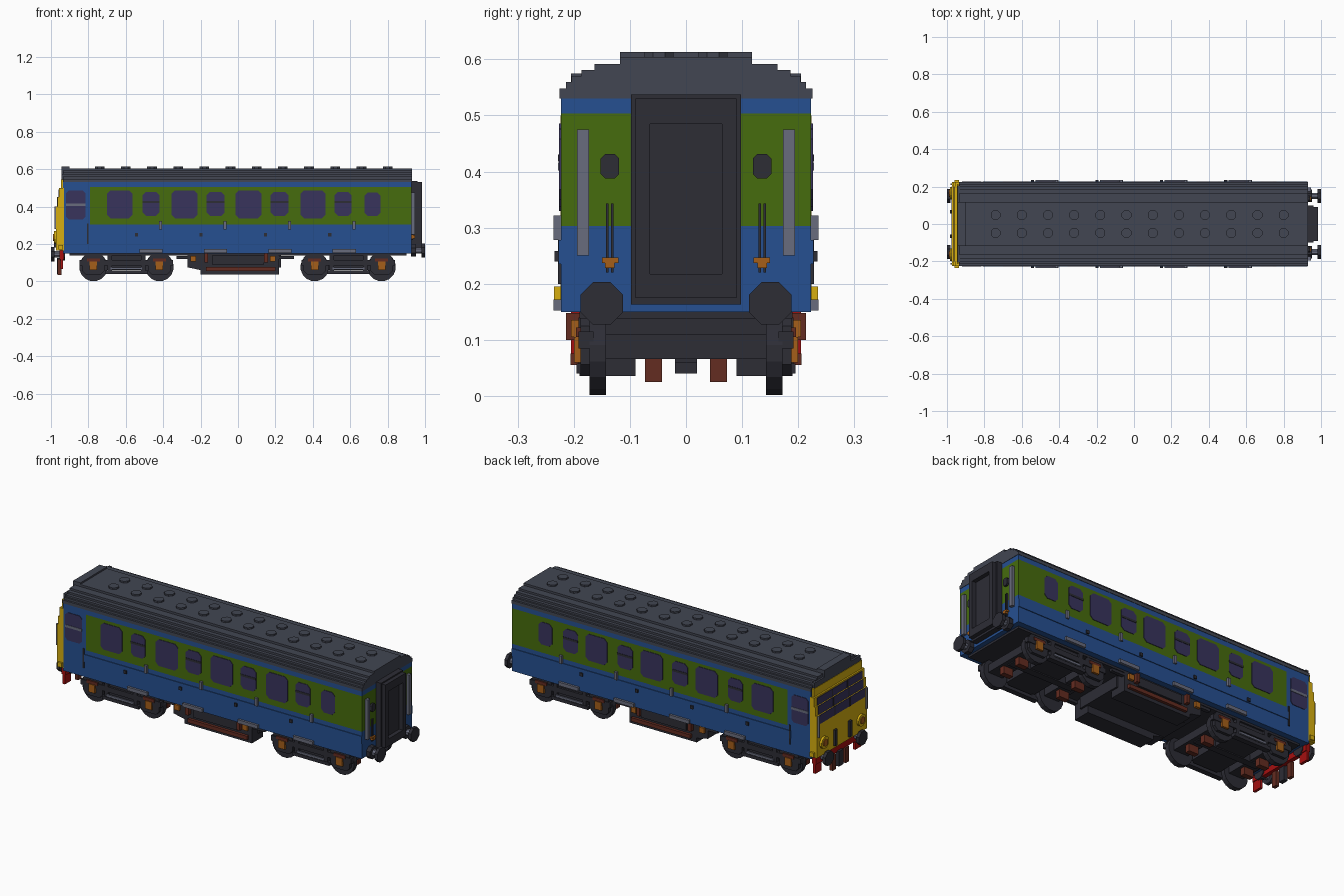
import bpy, bmesh, math
from mathutils import Vector

if "Cube" in bpy.data.objects:
    bpy.data.objects.remove(bpy.data.objects["Cube"], do_unlink=True)


def material(name, col):
    m = bpy.data.materials.new(name)
    m.use_nodes = True
    m.diffuse_color = (*col, 1)
    m.node_tree.nodes["Principled BSDF"].inputs["Base Color"].default_value = (*col, 1)
    return m


BLUE = material("blue paint", (0.019, 0.08, 0.283))
GREEN = material("green paint", (0.061, 0.15, 0.004))
YELLOW = material("yellow paint", (0.68, 0.43, 0.005))
ROOF = material("roof grey", (0.054, 0.061, 0.084))
DARK = material("dark underframe", (0.026, 0.026, 0.036))
GREY = material("light grey metal", (0.141, 0.15, 0.205))
GLASS = material("tinted glass", (0.04, 0.034, 0.107))
ORANGE = material("orange fittings", (0.376, 0.114, 0.01))
RUST = material("rust brown", (0.127, 0.025, 0.015))
RED = material("red paint", (0.376, 0.005, 0.005))


def prism(name, pts, axis, a, b, mat):
    """Extrude a 2D outline along an axis from a to b."""
    place = {"x": lambda p, t: (t, p[0], p[1]),
             "y": lambda p, t: (p[0], t, p[1]),
             "z": lambda p, t: (p[0], p[1], t)}[axis]
    bm = bmesh.new()
    base = bm.faces.new([bm.verts.new(place(p, a)) for p in pts])
    new = bmesh.ops.extrude_face_region(bm, geom=[base])["geom"]
    shift = Vector(place((0, 0), b - a))
    bmesh.ops.translate(bm, vec=shift, verts=[v for v in new if isinstance(v, bmesh.types.BMVert)])
    bmesh.ops.recalc_face_normals(bm, faces=bm.faces)
    me = bpy.data.meshes.new(name)
    bm.to_mesh(me)
    bm.free()
    me.materials.append(mat)
    ob = bpy.data.objects.new(name, me)
    bpy.context.collection.objects.link(ob)
    return ob


def box(name, x, y, z, mat):
    return prism(name, [(x[0], y[0]), (x[1], y[0]), (x[1], y[1]), (x[0], y[1])], "z", z[0], z[1], mat)


def side_box(name, s, x, y, z, mat):
    return box(name, x, sorted((s * y[0], s * y[1])), z, mat)


def clipped(u0, u1, v0, v1, c):
    """Rectangle with clipped corners."""
    return [(u0 + c, v0), (u1 - c, v0), (u1, v0 + c), (u1, v1 - c),
            (u1 - c, v1), (u0 + c, v1), (u0, v1 - c), (u0, v0 + c)]


def disc(u, v, r, n=16):
    return [(u + r * math.cos((i + .5) * math.tau / n), v + r * math.sin((i + .5) * math.tau / n))
            for i in range(n)]


# Body shell in colour bands
W = 0.223
box("body_lower", (-.935, .928), (-W, W), (.15, .303), BLUE)
box("body_band", (-.79, .928), (-W, W), (.303, .503), GREEN)
box("body_cantrail", (-.935, .928), (-W, W), (.503, .532), BLUE)
box("cab_side", (-.935, -.79), (-W, W), (.303, .503), BLUE)
box("underfloor", (-.9, .9), (-.19, .19), (.138, .15), DARK)

# Stepped roof, mirrored half profile
half = [(.225, .53), (.225, .548), (.214, .548), (.214, .56), (.204, .56), (.204, .57),
        (.186, .57), (.186, .581), (.163, .581), (.163, .592), (.118, .592), (.118, .604)]
prism("roof", half + [(-y, z) for y, z in reversed(half)], "x", -.935, .93, ROOF)
box("cab_roof_dome", (-.945, -.9), (-.118, .118), (.57, .613), ROOF)
box("cab_roof_brow", (-.945, -.93), (-.205, .205), (.54, .575), ROOF)
for i in range(12):
    for s in (-1, 1):
        prism("roof_vent", disc(-.74 + .14 * i, s * .048, .028, 8), "z", .6, .613, ROOF)

# Side windows and side fittings
large = [(-.70, -.565), (-.355, -.217), (-.013, .125), (.334, .468)]
small = [(-.51, -.42), (-.168, -.072), (.174, .27), (.516, .607)]
for s in (-1, 1):
    def pane(name, x, z, c, mat=GLASS, t=.003):
        prism(name, clipped(*x, *z, c), "y", s * W, s * (W + t), mat)
    for x in large:
        pane("large_window", x, (.337, .486), .018)
    for x in small:
        pane("small_window", x, (.35, .478), .018)
        side_box("window_bar", s, x, (W, W + .005), (.418, .43), DARK)
    pane("end_window", (.676, .762), (.35, .476), .018)
    pane("cab_window", (-.92, -.815), (.33, .486), .015)
    side_box("cab_window_bar", s, (-.92, -.815), (W, W + .005), (.402, .416), GREY)
    side_box("waist_rib", s, (-.81, .928), (W, W + .004), (.235, .278), BLUE)
    side_box("cab_door_rail", s, (-.808, -.8), (W, W + .005), (.2, .31), DARK)
    for i in range(4):
        x = -.414 + .3445 * i
        side_box("door_handle", s, (x - .008, x + .008), (W, .236), (.278, .322), GREY)
        side_box("door_latch", s, (x - .137, x - .12), (W, .234), (.24, .258), DARK)
        side_box("door_step", s, (x - .113, x + .011), (W - .01, .236), (.152, .172), GREY)

# Yellow cab front, leaning back in steps, with windscreen panes
steps = [(.165, .40, -.972), (.40, .45, -.964), (.45, .5, -.956), (.5, .545, -.947)]
for z0, z1, x in steps:
    w = .224 if z1 < .54 else .215
    box("cab_front", (x, -.93), (-w, w), (z0, z1), YELLOW)
    if z1 < .54:
        zz = (max(z0, .35), z1 - (.008 if z1 == .5 else 0))
        for y in ((-.2, -.072), (-.064, .064), (.072, .2)):
            box("windscreen_pane", (x - .003, x), y, zz, GLASS)
        for y in (-.068, .068):
            box("windscreen_pillar", (x - .005, x), (y - .004, y + .004), zz, DARK)
for s in (-1, 1):
    prism("headlight", disc(s * .165, .235, .034, 12), "x", -.984, -.97, YELLOW)
    prism("headlight_lens", disc(s * .165, .235, .02, 12), "x", -.988, -.984, ORANGE)
    side_box("cab_lamp_iron", s, (-.96, -.935), (.22, .235), (.17, .195), YELLOW)
    side_box("jumper_cable", s, (-.984, -.97), (.055, .075), (.18, .27), DARK)
    side_box("cab_handrail", s, (-.982, -.97), (.208, .216), (.28, .4), GREY)
    side_box("beam_corner", s, (-.95, -.935), (.15, .205), (.065, .12), RED)
    side_box("cab_hose", s, (-.965, -.945), (.043, .073), (.035, .12), RUST)
box("front_buffer_beam", (-.955, -.93), (-.205, .205), (.118, .165), RED)
box("front_coupling", (-.968, -.945), (-.02, .02), (.04, .125), DARK)

# Gangway end
box("gangway_bellows", (.925, .96), (-.098, .098), (.163, .537), DARK)
for s in (-1, 1):
    side_box("gangway_frame_side", s, (.955, .983), (.064, .09), (.175, .53), DARK)
    side_box("end_handrail", s, (.925, .945), (.173, .194), (.25, .475), GREY)
    prism("end_lamp", clipped(*sorted((s * .119, s * .152)), .388, .431, .008), "x", .925, .94, DARK)
    for y in (.131, .14):
        side_box("end_pipe", s, (.925, .936), (y - .002, y + .003), (.22, .343), DARK)
    side_box("pipe_valve", s, (.925, .945), (.127, .144), (.228, .247), ORANGE)
    side_box("pipe_cross", s, (.925, .943), (.12, .15), (.237, .247), ORANGE)
for z in ((.175, .217), (.485, .53)):
    box("gangway_frame_bar", (.955, .983), (-.09, .09), z, DARK)

# Buffers at both ends
for e, zc in ((-1, .145), (1, .165)):
    for s in (-1, 1):
        prism("buffer_base", disc(s * .15, zc, .036, 8), "x", e * .925, e * .952, DARK)
        prism("buffer_shank", disc(s * .15, zc, .018, 8), "x", e * .95, e * .985, GREY)
        prism("buffer_head", disc(s * .15, zc, .041, 8), "x", e * .982, e * 1.0, DARK)

# Bogies
for bx, wheels in ((-.597, (-.773, -.42)), (.59, (.41, .768))):
    box("bogie_bolster", (bx - .09, bx + .09), (-.18, .18), (.066, .14), DARK)
    box("brake_hanger", (bx - .2, bx + .2), (-.02, .02), (.06, .1), DARK)
    for x in wheels:
        box("axle_beam", (x - .045, x + .045), (-.15, .15), (.066, .11), DARK)
        for s in (-1, 1):
            prism("wheel", disc(x, .076, .076), "y", s * .143, s * .172, DARK)
            prism("wheel_rim_cover", clipped(x - .06, x + .06, .036, .145, .02), "y",
                  s * .172, s * .188, DARK)
            side_box("axle_box", s, (x - .02, x + .02), (.185, .2), (.06, .105), ORANGE)
            side_box("axle_spring", s, (x - .035, x + .035), (.185, .196), (.105, .122), RUST)
            side_box("brake_block", s, (x - .03, x + .03), (.043, .073), (.025, .07), RUST)
    for s in (-1, 1):
        side_box("bogie_frame", s, (bx - .25, bx + .25), (.165, .192), (.085, .115), DARK)
        side_box("bogie_spring_plank", s, (bx - .115, bx + .115), (.165, .195), (.04, .058), DARK)
        side_box("bogie_spring_plate", s, (bx - .085, bx + .085), (.19, .199), (.062, .074), GREY)
        for x in (bx - .09, bx + .09):
            side_box("spring_hanger", s, (x - .012, x + .012), (.165, .192), (.05, .14), DARK)

# Engine and tank boxes between the bogies
box("underframe_tray", (-.27, .23), (-.14, .14), (.075, .14), DARK)
for s in (-1, 1):
    y0, y1 = .09, .19
    prism("equipment_box", [(-.27, .15), (.22, .15), (.22, .036), (-.2, .036), (-.2, .06), (-.27, .075)],
          "y", s * y0, s * y1, DARK)
    side_box("tank_footboard", s, (-.17, .2), (.19, .206), (.055, .076), RUST)
    side_box("tank_panel", s, (-.14, .14), (.19, .2), (.09, .138), DARK)
    for x in (-.24, .185):
        side_box("pipe_joint", s, (x - .015, x + .015), (.19, .205), (.105, .135), ORANGE)
    for x in (-.17, .15):
        side_box("tank_strap", s, (x - .01, x + .01), (.19, .214), (.1, .148), RUST)
    for x0, x1 in ((-.33, -.27), (.22, .3)):
        side_box("connecting_pipe", s, (x0, x1), (.17, .19), (.12, .135), DARK)
